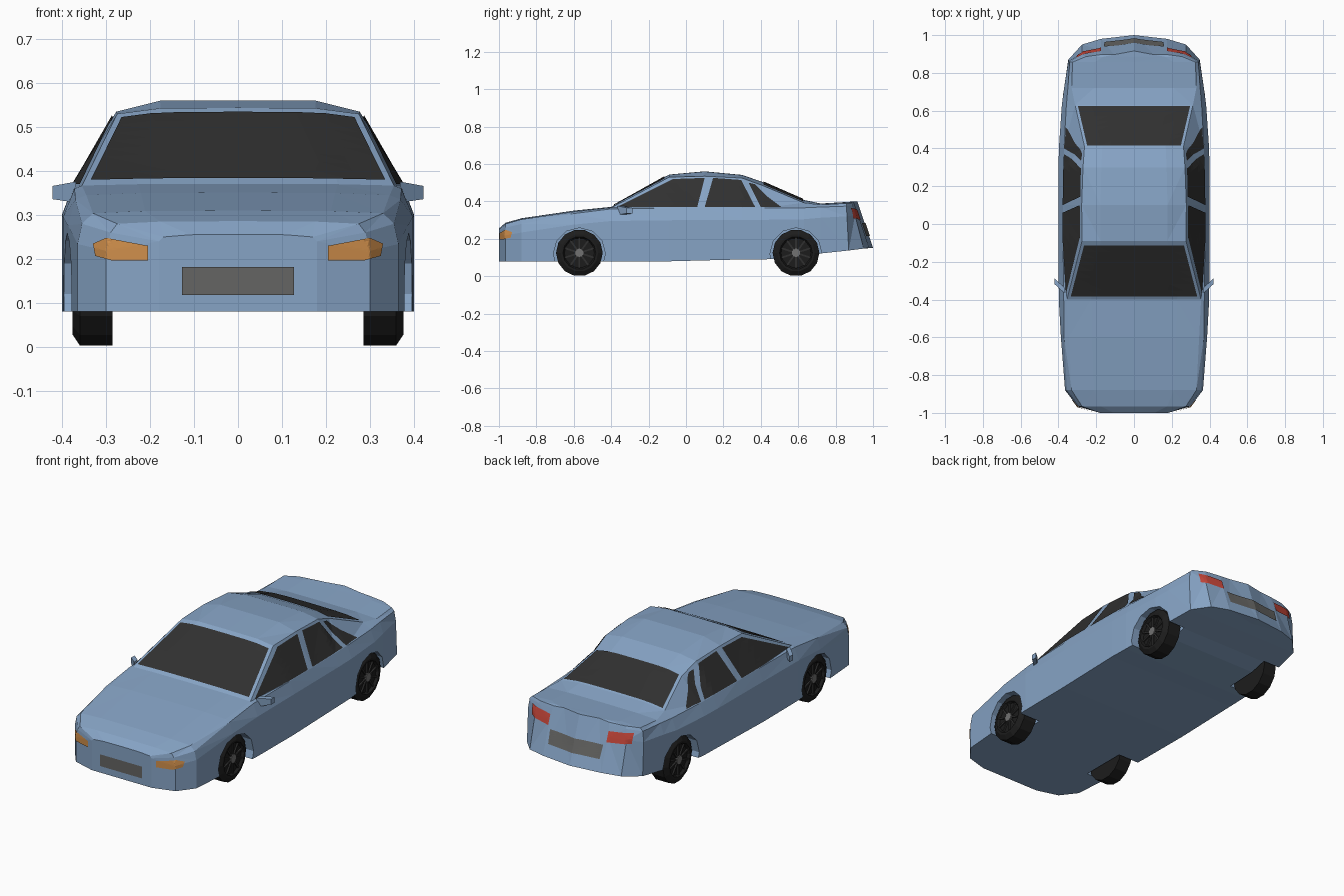
import bpy, bmesh, math
from mathutils import Vector, Matrix
from mathutils.bvhtree import BVHTree

if "Cube" in bpy.data.objects:
    bpy.data.objects.remove(bpy.data.objects["Cube"])


def material(name, rgb):
    m = bpy.data.materials.new(name)
    m.diffuse_color = (*rgb, 1)
    m.use_nodes = True
    m.node_tree.nodes["Principled BSDF"].inputs["Base Color"].default_value = m.diffuse_color
    return m


PAINT = material("paint", (0.24, 0.37, 0.56))
GLASS = material("glass", (0.03, 0.03, 0.03))
RUBBER = material("rubber", (0.012, 0.012, 0.012))
DARK = material("dark_metal", (0.03, 0.03, 0.03))
METAL = material("metal", (0.17, 0.17, 0.17))
GREY = material("grille_grey", (0.13, 0.13, 0.125))
AMBER = material("amber", (0.62, 0.27, 0.07))
RED = material("red", (0.55, 0.06, 0.04))


def finish(name, bm, mat):
    bmesh.ops.recalc_face_normals(bm, faces=bm.faces)
    me = bpy.data.meshes.new(name)
    bm.to_mesh(me)
    bm.free()
    ob = bpy.data.objects.new(name, me)
    bpy.context.collection.objects.link(ob)
    if mat:
        me.materials.append(mat)
    return ob


# Body: loft of cross-sections
# y, side width, bottom z, belt width, belt z, rail width, rail z, crown z
STATIONS = [
    (-1.00, .18, .08, .18, .240, .17, .250, .255),
    (-.965, .30, .08, .29, .260, .275, .280, .285),
    (-.88, .365, .08, .355, .280, .33, .304, .309),
    (-.60, .387, .08, .370, .335, .345, .345, .350),
    (-.40, .398, .08, .372, .360, .355, .367, .370),
    (-.09, .400, .08, .376, .365, .275, .530, .543),
    (.10, .400, .085, .376, .365, .277, .535, .560),
    (.30, .400, .09, .373, .365, .270, .525, .541),
    (.41, .397, .09, .370, .365, .262, .485, .503),
    (.63, .382, .10, .358, .366, .312, .393, .407),
    (.72, .370, .122, .350, .370, .330, .382, .388),
    (.87, .348, .138, .340, .375, .325, .390, .396),
    (.95, .275, .148, .265, .380, .255, .393, .398),
    (.98, .175, .152, .170, .380, .165, .394, .399),
]
bm = bmesh.new()
rings = []
for y, w, zb, wb, zbelt, wr, zr, zc in STATIONS:
    half = [(w, zb), (w, zb + .77 * (zbelt - zb)), (wb, zbelt), (wr, zr), (wr * .64, zc)]
    sec = [(0, zb)] + half + [(0, zc + .001)] + [(-x, z) for x, z in reversed(half)]
    lean = max(0, y - .85) * 2.6
    ring = []
    for x, z in sec:
        tail = .02 if y > .97 and x == 0 else 0
        ring.append(bm.verts.new((x, y + tail - lean * (z - zb), z)))
    rings.append(ring)
n = len(rings[0])
for a, b in zip(rings, rings[1:]):
    for i in range(n):
        j = (i + 1) % n
        bm.faces.new((a[i], a[j], b[j], b[i]))
bm.faces.new(rings[0])
# tail is split down the middle so it stays bowed
bm.faces.new(rings[-1][:n // 2 + 1])
bm.faces.new(rings[-1][n // 2:] + rings[-1][:1])
bmesh.ops.triangulate(bm, faces=bm.faces)
surface = BVHTree.FromBMesh(bm)
body = finish("body", bm, PAINT)


# Panels: flat outlines projected on to the body
def panel(name, outline, to_point, direction, mat, mirror=False, lift=.005):
    d = Vector(direction)
    bm = bmesh.new()
    bm.faces.new([bm.verts.new(to_point(a, b)) for a, b in outline])
    bmesh.ops.triangulate(bm, faces=bm.faces)
    bmesh.ops.subdivide_edges(bm, edges=bm.edges, cuts=7, use_grid_fill=True)
    for v in bm.verts:
        hit = surface.ray_cast(v.co - d * 3, d)[0]
        if hit:
            v.co = hit - d * lift
    if mirror:
        geo = bmesh.ops.duplicate(bm, geom=bm.verts[:] + bm.edges[:] + bm.faces[:])["geom"]
        for v in geo:
            if isinstance(v, bmesh.types.BMVert):
                v.co.x *= -1
    for f in bm.faces:
        f.normal_update()
    me_ob = finish(name, bm, mat)
    # make every face look away from the body
    for p in me_ob.data.polygons:
        s = d.copy()
        if mirror and p.center.x < 0:
            s.x *= -1
        if p.normal.dot(s) > 0:
            p.flip()
    return me_ob


def from_top(a, b): return (a, b, 0)
def from_side(a, b): return (0, a, b)
def from_front(a, b): return (a, 0, b)


def symmetric(half):
    return half + [(-x, y) for x, y in reversed(half)]


panel("windscreen", symmetric([(.265, -.115), (.335, -.385)]), from_top, (0, 0, -1), GLASS)
panel("rear_window", symmetric([(.248, .415), (.297, .625)]), from_top, (0, 0, -1), GLASS)
SIDE_GLASS = {
    "front_side_window": [(-.37, .37), (.06, .37), (.10, .526), (-.07, .52)],
    "rear_side_window": [(.10, .37), (.37, .37), (.295, .515), (.145, .526)],
    "quarter_window": [(.40, .37), (.51, .37), (.43, .43), (.37, .492), (.335, .50)],
}
for name, outline in SIDE_GLASS.items():
    panel(name, outline, from_side, (-1, 0, 0), GLASS, True)
panel("headlights", [(.205, .197), (.285, .196), (.325, .207), (.33, .235), (.30, .248), (.205, .23)],
      from_front, (0, 1, 0), AMBER, True)
panel("tail_lights", [(.175, .30), (.30, .31), (.305, .365), (.175, .355)],
      from_front, (0, -1, 0), RED, True)
panel("front_grille", symmetric([(.127, .118), (.127, .182)]), from_front, (0, 1, 0), GREY)
panel("rear_plate", symmetric([(.155, .215), (.16, .285)]), from_front, (0, -1, 0), GREY)


def cylinder(bm, x0, x1, y, z, r0, r1, sides):
    m = Matrix.Translation(((x0 + x1) / 2, y, z)) @ Matrix.Rotation(math.pi / 2, 4, 'Y')
    bmesh.ops.create_cone(bm, cap_ends=True, segments=sides, radius1=r0, radius2=r1,
                          depth=abs(x1 - x0), matrix=m)


# Wheel arches cut into the body
bm = bmesh.new()
for y in (-.57, .588):
    for s in (-1, 1):
        cylinder(bm, s * .27, s * .5, y, .12, .139, .139, 12)
cutter = finish("arch_cutter", bm, None)
cutter.hide_render = True
mod = body.modifiers.new("arches", 'BOOLEAN')
mod.operation = 'DIFFERENCE'
mod.object = cutter
mod.solver = 'EXACT'
cut = bpy.data.meshes.new_from_object(body.evaluated_get(bpy.context.evaluated_depsgraph_get()))
body.modifiers.clear()
body.data = cut
bpy.data.objects.remove(cutter)
body.data.materials.clear()
body.data.materials.append(PAINT)


# Wheels: lathed tyre, dark dish, spokes and hub
def wheel(name, side, y):
    z, sides, spokes = .125, 14, 10
    profile = [(.285, 0), (.285, .125), (.36, .125), (.376, .1), (.376, .088), (.362, .08), (.362, 0)]
    bm = bmesh.new()
    vs = [bm.verts.new((x * side, y, z + r)) for x, r in profile]
    es = [bm.edges.new(p) for p in zip(vs, vs[1:])]
    bmesh.ops.spin(bm, geom=vs + es, cent=(0, y, z), axis=(1, 0, 0), angle=math.tau, steps=sides)
    bmesh.ops.rotate(bm, verts=bm.verts, cent=(0, y, z), matrix=Matrix.Rotation(math.pi / sides, 3, 'X'))
    bmesh.ops.remove_doubles(bm, verts=bm.verts, dist=.0005)
    finish(name + "_tyre", bm, RUBBER)
    bm = bmesh.new()
    for i in range(spokes):
        m = (Matrix.Translation((side * .366, y, z)) @ Matrix.Rotation(math.tau * i / spokes, 4, 'X')
             @ Matrix.Translation((0, 0, .047)) @ Matrix.Diagonal((.008, .009, .07, 1)))
        bmesh.ops.create_cube(bm, size=1, matrix=m)
    finish(name + "_spokes", bm, DARK)
    bm = bmesh.new()
    cylinder(bm, side * .36, side * .374, y, z, .024, .024, 10)
    finish(name + "_hub", bm, METAL)


for label, y in (("front", -.57), ("rear", .588)):
    wheel(label + "_right_wheel", 1, y)
    wheel(label + "_left_wheel", -1, y)

# Door mirrors: tapered, swept-back blocks
for label, s in (("right", 1), ("left", -1)):
    bm = bmesh.new()
    bmesh.ops.create_cube(bm, size=1)
    for v in bm.verts:
        out, back, up = v.co.x > 0, v.co.y > 0, v.co.z > 0
        x = .422 if out else .368
        yy = (-.305 if out else -.355) + (.018 if back else -.012)
        zz = (.366 if out else .376) if up else (.336 if out else .328)
        v.co = (s * x, yy, zz)
    finish(label + "_mirror", bm, PAINT)
